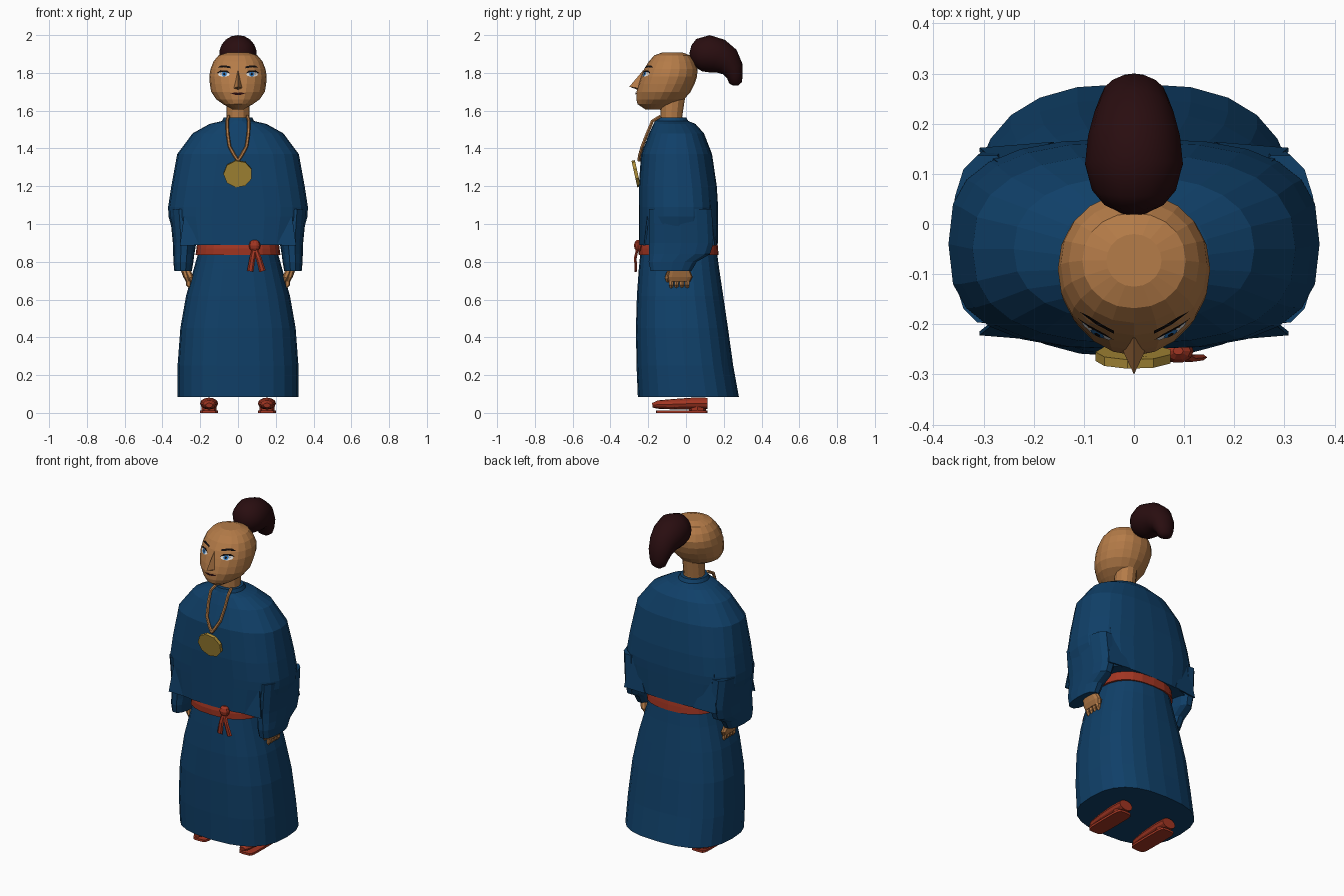
import bpy, bmesh, math
from mathutils import Vector
from mathutils.bvhtree import BVHTree


def colour(name, r, g, b):
    m = bpy.data.materials.new(name)
    m.diffuse_color = (r, g, b, 1)
    return m


BLUE = colour("robe blue", 0.005, 0.051, 0.14)
SKIN = colour("skin tan", 0.46, 0.20, 0.065)
RED = colour("sash red", 0.36, 0.036, 0.016)
HAIR = colour("hair maroon", 0.022, 0.004, 0.005)
GOLD = colour("medallion gold", 0.42, 0.27, 0.04)
WHITE = colour("eye white", 0.75, 0.75, 0.75)
IRIS = colour("iris blue", 0.03, 0.20, 0.55)
BLACK = colour("line black", 0.006, 0.004, 0.004)


def make(name, verts, faces, mat, smooth=None):
    me = bpy.data.meshes.new(name)
    me.from_pydata([tuple(v) for v in verts], [], faces)
    bm = bmesh.new()
    bm.from_mesh(me)
    bmesh.ops.recalc_face_normals(bm, faces=bm.faces)
    bm.to_mesh(me)
    bm.free()
    me.materials.append(mat)
    ob = bpy.data.objects.new(name, me)
    bpy.context.collection.objects.link(ob)
    if smooth:
        bpy.ops.object.select_all(action='DESELECT')
        ob.select_set(True)
        bpy.context.view_layer.objects.active = ob
        bpy.ops.object.shade_smooth_by_angle(angle=math.radians(smooth))
    return ob


def skin_rings(name, rings, mat, smooth=None):
    """Join equal rings of points into a capped solid."""
    n = len(rings[0])
    faces = [(i * n + j, i * n + (j + 1) % n, (i + 1) * n + (j + 1) % n, (i + 1) * n + j)
             for i in range(len(rings) - 1) for j in range(n)]
    last = (len(rings) - 1) * n
    faces += [tuple(range(n)), tuple(range(last, last + n))]
    return make(name, [p for r in rings for p in r], faces, mat, smooth)


def spow(v, e):
    return math.copysign(abs(v) ** e, v)


def loft(name, rows, mat, n=24, cx=0, smooth=None):
    """Rows of (z, half width, front y, back y, squareness, optional x shift)."""
    rings = []
    for z, rx, y0, y1, p, *dx in rows:
        x0 = cx + (dx[0] if dx else 0)
        ang = [2 * math.pi * j / n for j in range(n)]
        rings.append([(x0 + rx * spow(math.cos(a), 2 / p),
                       (y0 + y1) / 2 + (y1 - y0) / 2 * spow(math.sin(a), 2 / p), z) for a in ang])
    return skin_rings(name, rings, mat, smooth)


def tube(name, pts, radii, mat, ref, n=8, smooth=None):
    """Sweep ellipses (radius a, radius b along ref) along points."""
    pts = [Vector(p) for p in pts]
    rings = []
    for i, p in enumerate(pts):
        t = (pts[min(i + 1, len(pts) - 1)] - pts[max(i - 1, 0)]).normalized()
        side = t.cross(Vector(ref)).normalized()
        up = side.cross(t)
        a, b = radii[i]
        rings.append([p + side * a * math.cos(2 * math.pi * j / n)
                      + up * b * math.sin(2 * math.pi * j / n) for j in range(n)])
    return skin_rings(name, rings, mat, smooth)


X, Y = (1, 0, 0), (0, 1, 0)

# Robe: skirt, waist sash and upper cape
loft("skirt", [(0.085, 0.32, -0.255, 0.28, 2.6), (0.25, 0.32, -0.262, 0.25, 2.6),
               (0.45, 0.305, -0.265, 0.222, 2.6), (0.62, 0.275, -0.26, 0.197, 2.5),
               (0.76, 0.235, -0.25, 0.176, 2.5), (0.92, 0.19, -0.235, 0.155, 2.5)], BLUE)
loft("sash", [(0.835, 0.225, -0.25, 0.172, 2.6), (0.87, 0.22, -0.252, 0.17, 2.6),
              (0.91, 0.215, -0.245, 0.165, 2.6)], RED)
loft("cape", [(0.89, 0.325, -0.25, 0.168, 3), (1.04, 0.368, -0.25, 0.17, 2.8),
              (1.09, 0.37, -0.25, 0.17, 2.8), (1.2, 0.353, -0.25, 0.163, 2.7),
              (1.37, 0.322, -0.238, 0.138, 2.5), (1.48, 0.24, -0.195, 0.095, 2.3),
              (1.53, 0.15, -0.172, 0.05, 2.1), (1.545, 0.085, -0.165, 0.012, 2),
              (1.565, 0.075, -0.158, 0.0, 2)], BLUE)

# Pointed cape corners, sleeves, hands and shoes on both sides
for s, tag in ((-1, "left"), (1, "right")):
    for y, end in ((-0.222, "front"), (0.152, "back")):
        k = -1 if y < 0 else 1
        v = [(s * 0.27, y - k * 0.03, 1.16), (s * 0.16, y + k * 0.012, 0.89),
             (s * 0.308, y, 0.885)]
        v += [(a, b - k * 0.008, c) for a, b, c in v]
        make(f"cape_corner_{end}_{tag}", v,
             [(0, 1, 2), (3, 4, 5), (0, 1, 4, 3), (1, 2, 5, 4), (2, 0, 3, 5)], BLUE)
    loft(f"sleeve_{tag}", [(0.75, 0.046, -0.19, 0.03, 2.4, s * 0.008),
                           (0.80, 0.053, -0.2, 0.06, 2.4, s * 0.006),
                           (0.84, 0.056, -0.2, 0.13, 2.4, s * 0.004),
                           (0.90, 0.062, -0.2, 0.15, 2.4),
                           (1.08, 0.07, -0.2, 0.14, 2.4, s * 0.01)], BLUE, 14, s * 0.283)
    loft(f"hand_{tag}", [(0.695, 0.016, -0.095, 0.022, 3, -s * 0.012),
                         (0.72, 0.022, -0.1, 0.035, 3, -s * 0.004),
                         (0.76, 0.025, -0.09, 0.02, 2.5, s * 0.008),
                         (0.80, 0.025, -0.08, 0.01, 2.5, s * 0.01)], SKIN, 12, s * 0.272)
    for i in range(4):
        y = -0.078 + i * 0.028
        tube(f"finger_{tag}_{i}", [(s * 0.262, y, 0.71), (s * 0.262, y, 0.68), (s * 0.25, y, 0.662)],
             [(0.014, 0.014), (0.014, 0.013), (0.009, 0.01)], SKIN, Y, 6)
    tube(f"thumb_{tag}", [(s * 0.265, -0.085, 0.75), (s * 0.25, -0.1, 0.715), (s * 0.24, -0.095, 0.69)],
         [(0.016, 0.016), (0.014, 0.014), (0.008, 0.008)], SKIN, Y, 6)
    tube(f"shoe_{tag}", [(s * 0.153, y, z) for y, z in
                         ((-0.178, 0.04), (-0.15, 0.044), (-0.06, 0.046), (0.04, 0.05), (0.115, 0.05))],
         [(0.012, 0.018), (0.022, 0.034), (0.028, 0.045), (0.031, 0.048), (0.03, 0.045)], RED, X, 12)
    loft(f"sole_{tag}", [(0, 0.048, -0.16, 0.115, 6), (0.013, 0.048, -0.16, 0.115, 6)],
         RED, 16, s * 0.153)
    tube(f"heel_{tag}", [(s * 0.153, 0.06, 0.008), (s * 0.153, 0.06, 0.04)],
         [(0.045, 0.04)] * 2, RED, X, 8)

# Sash knot with two hanging ends
tube("sash_knot", [(0.088, -0.253, z) for z in (0.855, 0.87, 0.887, 0.905, 0.915)],
     [(0.012, 0.01), (0.027, 0.02), (0.031, 0.024), (0.025, 0.018), (0.01, 0.008)], RED, Y, 10)
for x, tag in ((0.065, "left"), (0.13, "right")):
    tube(f"sash_end_{tag}", [(0.088, -0.255, 0.88), ((x + 0.088) / 2, -0.268, 0.82), (x, -0.266, 0.75)],
         [(0.011, 0.007), (0.015, 0.008), (0.017, 0.007)], RED, Y, 6)

# Neck and head
loft("neck", [(1.50, 0.07, -0.14, -0.01, 2), (1.57, 0.06, -0.135, -0.02, 2),
              (1.70, 0.06, -0.14, 0.0, 2)], SKIN, 12)
head = loft("head", [(1.607, 0.03, -0.215, -0.13, 2), (1.635, 0.08, -0.257, -0.06, 1.8),
                     (1.66, 0.115, -0.263, -0.01, 1.8), (1.70, 0.142, -0.262, 0.025, 1.9),
                     (1.74, 0.149, -0.252, 0.045, 2), (1.78, 0.152, -0.238, 0.058, 2.1),
                     (1.82, 0.146, -0.222, 0.062, 2.1), (1.86, 0.13, -0.197, 0.045, 2.1),
                     (1.893, 0.103, -0.168, 0.022, 2.1), (1.908, 0.055, -0.125, -0.02, 2)], SKIN, 20)
make("nose", [(0, -0.226, 1.815), (0, -0.30, 1.727), (-0.026, -0.245, 1.718),
              (0.026, -0.245, 1.718), (0, -0.25, 1.708)],
     [(0, 1, 2), (0, 3, 1), (1, 4, 2), (1, 3, 4), (0, 2, 4, 3)], SKIN)

# Swept-back hair knot
hair = [(0.022, 1.885, 0.02, 0.025), (0.04, 1.888, 0.06, 0.06), (0.07, 1.894, 0.087, 0.085),
        (0.12, 1.902, 0.098, 0.099), (0.17, 1.888, 0.094, 0.093), (0.215, 1.862, 0.08, 0.08),
        (0.248, 1.82, 0.058, 0.067), (0.259, 1.78, 0.042, 0.055), (0.262, 1.748, 0.034, 0.042),
        (0.263, 1.733, 0.014, 0.02)]
tube("hair_knot", [(0, y, z) for y, z, a, b in hair], [(a, b) for y, z, a, b in hair],
     HAIR, X, 18, 50)

# Painted face plates laid on the head surface
bm = bmesh.new()
bm.from_mesh(head.data)
tree = BVHTree.FromBMesh(bm)
bm.free()


def plate(name, outline, mat, lift):
    n = len(outline)
    c = (sum(p[0] for p in outline) / n, sum(p[1] for p in outline) / n)
    verts = []
    for x, z in outline + [c]:
        hit = tree.ray_cast(Vector((x, -1, z)), Vector((0, 1, 0)))[0]
        verts.append((x, (hit.y if hit else -0.2) - lift, z))
    make(name, verts, [(i, (i + 1) % n, n) for i in range(n)], mat)


def oval(cx, cz, rx, rz, n=10):
    return [(cx + rx * math.cos(2 * math.pi * i / n), cz + rz * math.sin(2 * math.pi * i / n))
            for i in range(n)]


for s, tag in ((-1, "left"), (1, "right")):
    plate(f"eye_white_{tag}", oval(s * 0.075, 1.793, 0.031, 0.014), WHITE, 0.003)
    plate(f"iris_{tag}", oval(s * 0.073, 1.794, 0.014, 0.013), IRIS, 0.005)
    plate(f"pupil_{tag}", oval(s * 0.073, 1.794, 0.006, 0.007, 8), BLACK, 0.007)
    plate(f"eyelash_{tag}", [(s * x, z) for x, z in
                             ((0.04, 1.797), (0.058, 1.807), (0.09, 1.808), (0.114, 1.798),
                              (0.092, 1.814), (0.058, 1.813))], BLACK, 0.006)
    plate(f"eyebrow_{tag}", [(s * x, z) for x, z in
                             ((0.04, 1.824), (0.075, 1.83), (0.11, 1.827),
                              (0.09, 1.84), (0.06, 1.838), (0.04, 1.834))], BLACK, 0.005)
plate("mouth", [(-0.04, 1.692), (-0.012, 1.697), (0, 1.694), (0.012, 1.697), (0.04, 1.692),
                (0.015, 1.684), (-0.015, 1.684)], HAIR, 0.006)

# Necklace cords and medallion
for s, tag in ((-1, "left"), (1, "right")):
    tube(f"necklace_{tag}", [(s * 0.05, -0.135, 1.57), (s * 0.058, -0.178, 1.545), (s * 0.055, -0.205, 1.48),
                             (s * 0.045, -0.232, 1.41), (s * 0.02, -0.245, 1.365), (0, -0.25, 1.335)],
         [(0.009, 0.009)] * 6, SKIN, Y, 6)
tube("medallion", [(0, -0.255, 1.268), (0, -0.273, 1.264)], [(0.077, 0.073)] * 2, GOLD, (0, 0, 1), 9)
